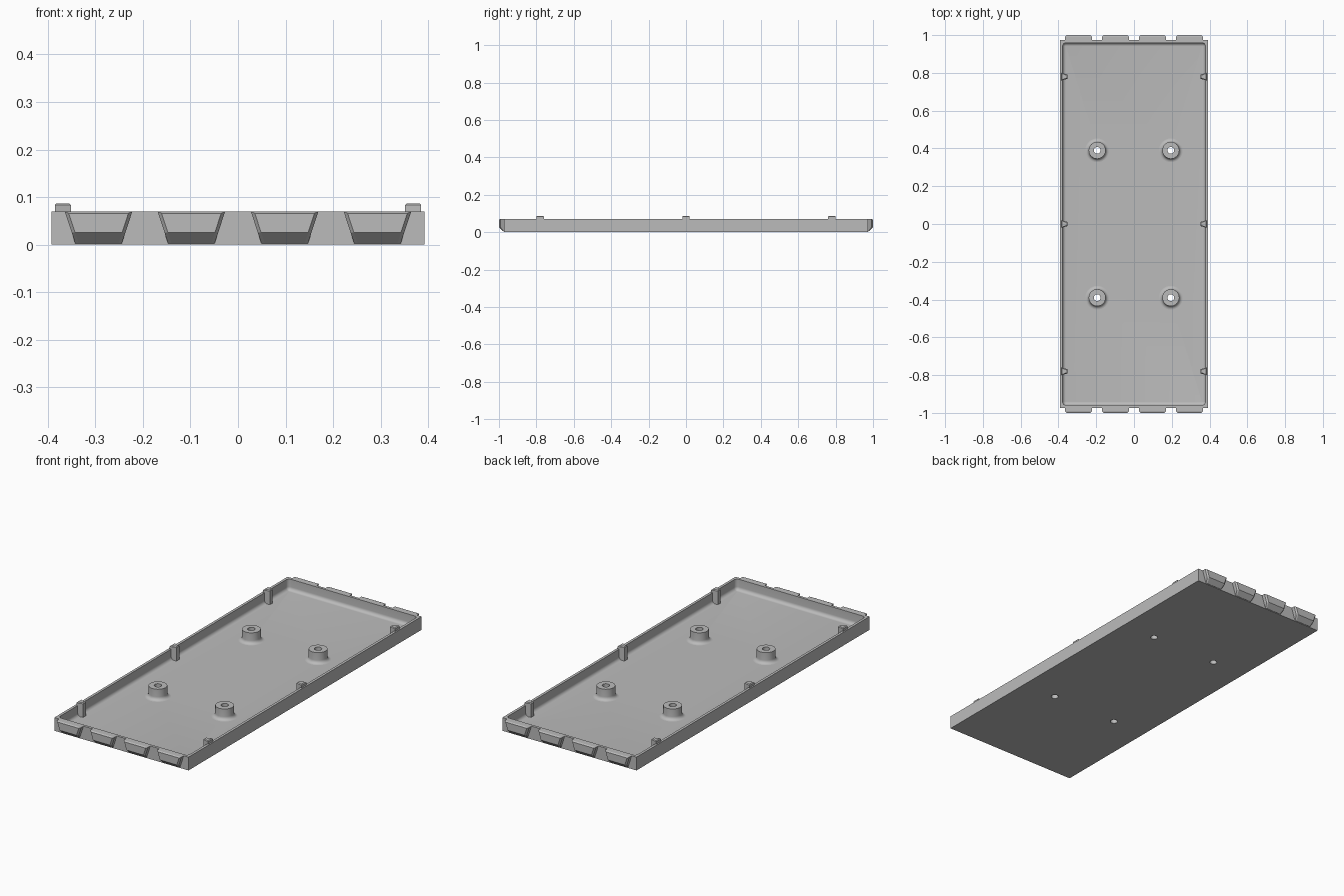
import bpy, bmesh, math

if "Cube" in bpy.data.objects:
    bpy.data.objects.remove(bpy.data.objects["Cube"])

W, L, H = 0.392, 0.973, 0.07      # tray half width, half length, wall height
FLOOR, WALL, R = 0.012, 0.014, 0.018
SEG = 6

grey = bpy.data.materials.new("plain_grey")
grey.diffuse_color = (0.5, 0.5, 0.5, 1)
grey.use_nodes = True
grey.node_tree.nodes["Principled BSDF"].inputs["Base Color"].default_value = grey.diffuse_color


def finish(name, bm, smooth=False):
    bmesh.ops.remove_doubles(bm, verts=bm.verts, dist=1e-5)
    bmesh.ops.recalc_face_normals(bm, faces=bm.faces)
    me = bpy.data.meshes.new(name)
    bm.to_mesh(me)
    bm.free()
    me.materials.append(grey)
    ob = bpy.data.objects.new(name, me)
    bpy.context.collection.objects.link(ob)
    if smooth:
        bpy.ops.object.select_all(action='DESELECT')
        ob.select_set(True)
        bpy.context.view_layer.objects.active = ob
        bpy.ops.object.shade_smooth_by_angle(angle=math.radians(35))
    return ob


def rounded_rect(hx, hy, r, z):
    pts = []
    for q, (sx, sy) in enumerate([(1, 1), (-1, 1), (-1, -1), (1, -1)]):
        for i in range(SEG + 1):
            a = (q + i / SEG) * math.pi / 2
            pts.append((sx * (hx - r) + r * math.cos(a),
                        sy * (hy - r) + r * math.sin(a), z))
    return pts


def loft(bm, rings, close=True):
    vs = [[bm.verts.new(p) for p in ring] for ring in rings]
    n = len(vs[0])
    for a, b in zip(vs, vs[1:]):
        for i in range(n):
            bm.faces.new((a[i], a[(i + 1) % n], b[(i + 1) % n], b[i]))
    if close:
        bm.faces.new(vs[0])
        bm.faces.new(vs[-1])


# Tray: square outside, rounded inside with a fillet around the floor
rings = [rounded_rect(W, L, 0, 0), rounded_rect(W, L, 0, H),
         rounded_rect(W - WALL, L - WALL, R, H)]
for i in range(SEG + 1):
    a = i / SEG * math.pi / 2
    inset = WALL + R * (1 - math.cos(a)) * 0.98
    rings.append(rounded_rect(W - inset, L - inset, R + WALL - inset + 1e-4,
                              FLOOR + R * (1 - math.sin(a))))
bm = bmesh.new()
loft(bm, rings)
tray = finish("tray", bm, True)

# Hollow screw bosses with a flared foot, and holes through the floor
HOLE, BOSS, FLARE, N = 0.018, 0.045, 0.018, 32
profile = [(HOLE, FLOOR), (HOLE, H), (BOSS, H)]
for i in range(SEG + 1):
    a = i / SEG * math.pi / 2
    profile.append((BOSS + FLARE * (1 - math.cos(a)),
                    FLOOR + FLARE * (1 - math.sin(a))))


def circle(r, z, x, y):
    return [(x + r * math.cos(2 * math.pi * i / N),
             y + r * math.sin(2 * math.pi * i / N), z) for i in range(N)]


cut = bmesh.new()
for x in (-0.195, 0.195):
    for y in (-0.39, 0.39):
        bm = bmesh.new()
        loft(bm, [circle(r, z, x, y) for r, z in profile + profile[:1]], False)
        finish("screw_boss", bm, True)
        loft(cut, [circle(HOLE, z, x, y) for z in (-0.05, 0.05)])
cutter = finish("hole_cutter", cut)
cutter.hide_render = True
cutter.hide_viewport = True
mod = tray.modifiers.new("holes", 'BOOLEAN')
mod.operation = 'DIFFERENCE'
mod.solver = 'EXACT'
mod.object = cutter

# Locating pegs along the long walls, tapering inward, with chamfered tops
for s in (-1, 1):
    for y in (-0.78, 0, 0.78):
        def peg_ring(z, d=0.0):
            return [(s * (0.385 - d), y - 0.02 + d, z), (s * (0.385 - d), y + 0.02 - d, z),
                    (s * (0.351 + d), y + 0.011 - d, z), (s * (0.351 + d), y - 0.011 + d, z)]
        bm = bmesh.new()
        loft(bm, [peg_ring(FLOOR - 0.004), peg_ring(0.083), peg_ring(0.087, 0.004)])
        finish("locating_peg", bm)

# Wedge tabs on both ends: slanted sides, chamfered face, undercut bottom
TOP, BOT, C = 0.071, 0.048, 0.007


def half(z):
    return BOT + (TOP - BOT) * z / H


for s in (-1, 1):
    for x in (-0.293, -0.098, 0.098, 0.293):
        bm = bmesh.new()
        zt, zm, z0 = H - 0.004, 0.026, 0.003
        y0, y1, y2 = L - 0.003, 0.992, 1.0
        # each level: wall edge, chamfer edge, face edge, then mirrored
        levels = [(H, y1, y1, half(H)), (zt, y1, y2, half(zt) - C),
                  (zm, y1, y2, half(zm) - C), (z0, y0 + 0.004, y0 + 0.005, half(z0) - C)]
        rings = []
        for z, ya, yb, hf in levels:
            h = half(z)
            rings.append([(x - h, s * y0, z), (x - h, s * ya, z), (x - hf, s * yb, z),
                          (x + hf, s * yb, z), (x + h, s * ya, z), (x + h, s * y0, z)])
        loft(bm, rings)
        finish("end_tab", bm)
